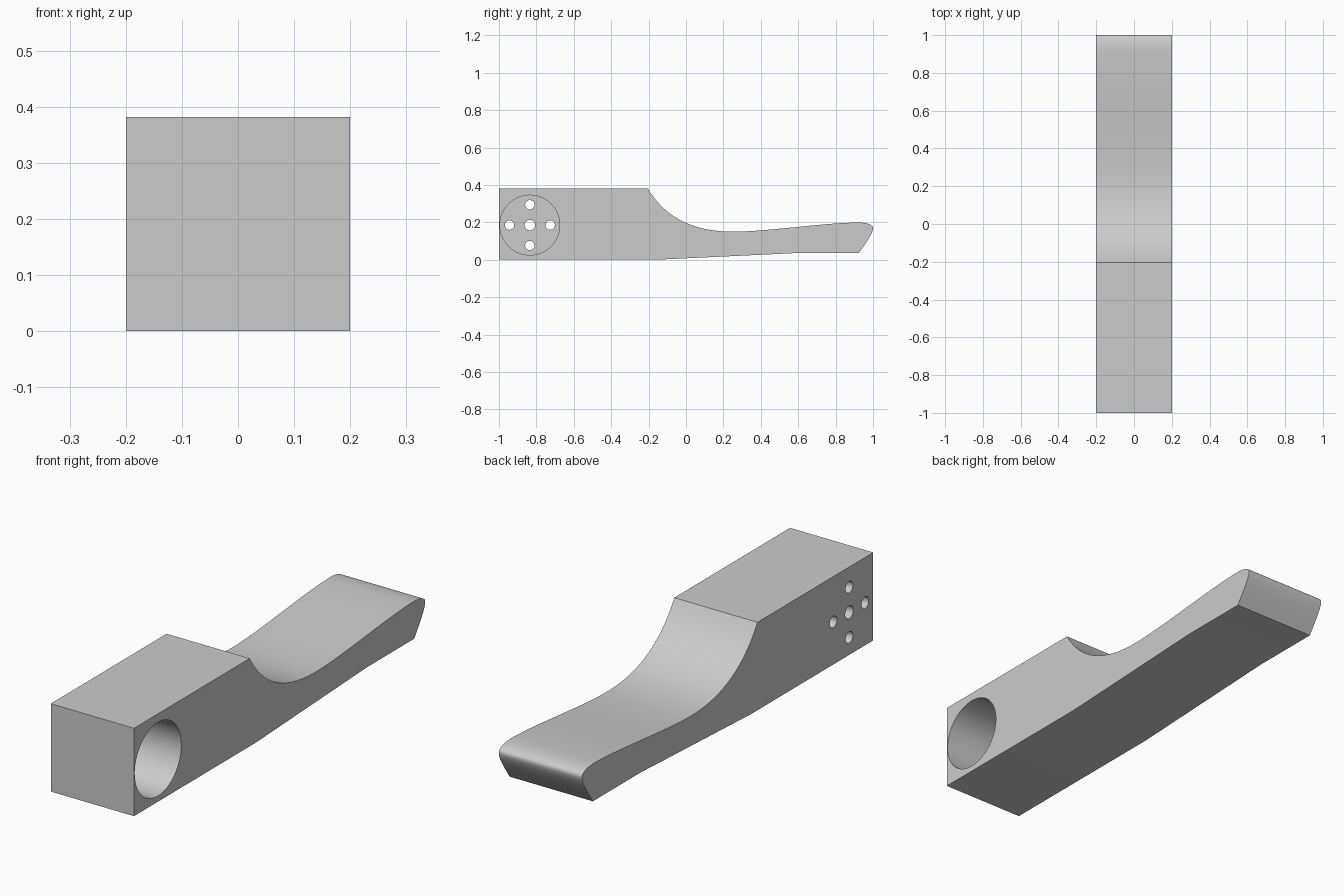
import bpy
import bmesh
from math import radians
from mathutils import Vector, Matrix
from mathutils.geometry import interpolate_bezier

cube = bpy.data.objects.get("Cube")
if cube:
    bpy.data.objects.remove(cube, do_unlink=True)

HALF_WIDTH = 0.2
HUB_Y, HUB_Z = -0.835, 0.185

# Plain grey material
grey = bpy.data.materials.new("plain grey")
grey.use_nodes = True
colour = (0.6, 0.6, 0.6, 1)
grey.diffuse_color = colour
grey.node_tree.nodes["Principled BSDF"].inputs["Base Color"].default_value = colour


def make_object(name, bm):
    bmesh.ops.recalc_face_normals(bm, faces=bm.faces)
    mesh = bpy.data.meshes.new(name)
    bm.to_mesh(mesh)
    bm.free()
    mesh.materials.append(grey)
    obj = bpy.data.objects.new(name, mesh)
    bpy.context.scene.collection.objects.link(obj)
    return obj


def bezier(a, b, c, d, steps):
    """Points after the start of one curve segment in the side profile."""
    pts = [Vector((0, y, z)) for y, z in (a, b, c, d)]
    return [(p.y, p.z) for p in interpolate_bezier(*pts, steps + 1)[1:]]


def drill(body, y, z, radius, x_from, x_to, sides):
    """Cut a round hole along x."""
    bm = bmesh.new()
    place = Matrix.Translation(((x_from + x_to) / 2, y, z)) @ Matrix.Rotation(radians(90), 4, "Y")
    bmesh.ops.create_cone(bm, cap_ends=True, segments=sides, radius1=radius,
                          radius2=radius, depth=x_to - x_from, matrix=place)
    cutter = make_object("hole_cutter", bm)
    cutter.hide_render = True
    mod = body.modifiers.new("hole", "BOOLEAN")
    mod.operation = "DIFFERENCE"
    mod.solver = "EXACT"
    mod.object = cutter
    bpy.context.view_layer.objects.active = body
    bpy.ops.object.modifier_apply(modifier=mod.name)
    bpy.data.objects.remove(cutter, do_unlink=True)


# Lever body: side profile extruded across the width
crest, dip, swell, tip, heel = (-0.205, 0.382), (0.25, 0.15), (0.88, 0.198), (1, 0.168), (0.925, 0.036)
profile = [(-1, 0), (-1, 0.382), crest]
profile += bezier(crest, (-0.12, 0.24), (0.02, 0.15), dip, 24)
profile += bezier(dip, (0.42, 0.15), (0.7, 0.192), swell, 20)
profile += bezier(swell, (0.96, 0.203), (1, 0.19), tip, 14)
profile += bezier(tip, (1, 0.14), (0.955, 0.08), heel, 12)
profile += [(0.6, 0.036), (-0.16, 0)]

bm = bmesh.new()
side = bm.faces.new([bm.verts.new((-HALF_WIDTH, y, z)) for y, z in profile])
swept = bmesh.ops.extrude_face_region(bm, geom=[side], use_keep_orig=True)
moved = [v for v in swept["geom"] if isinstance(v, bmesh.types.BMVert)]
bmesh.ops.translate(bm, verts=moved, vec=(2 * HALF_WIDTH, 0, 0))
body = make_object("lever_body", bm)

# Wide round pocket in the left side
drill(body, HUB_Y, HUB_Z, 0.16, -0.1, 0.3, 64)

# Centre hole and four screw holes through the right wall
drill(body, HUB_Y, HUB_Z, 0.028, -0.3, 0, 24)
for dy, dz in ((1, 0), (-1, 0), (0, 1), (0, -1)):
    drill(body, HUB_Y + 0.109 * dy, HUB_Z + 0.109 * dz, 0.025, -0.3, 0, 24)

# Smooth curves, sharp edges
bpy.ops.object.select_all(action="DESELECT")
body.select_set(True)
bpy.context.view_layer.objects.active = body
bpy.ops.object.shade_smooth_by_angle(angle=radians(30))
